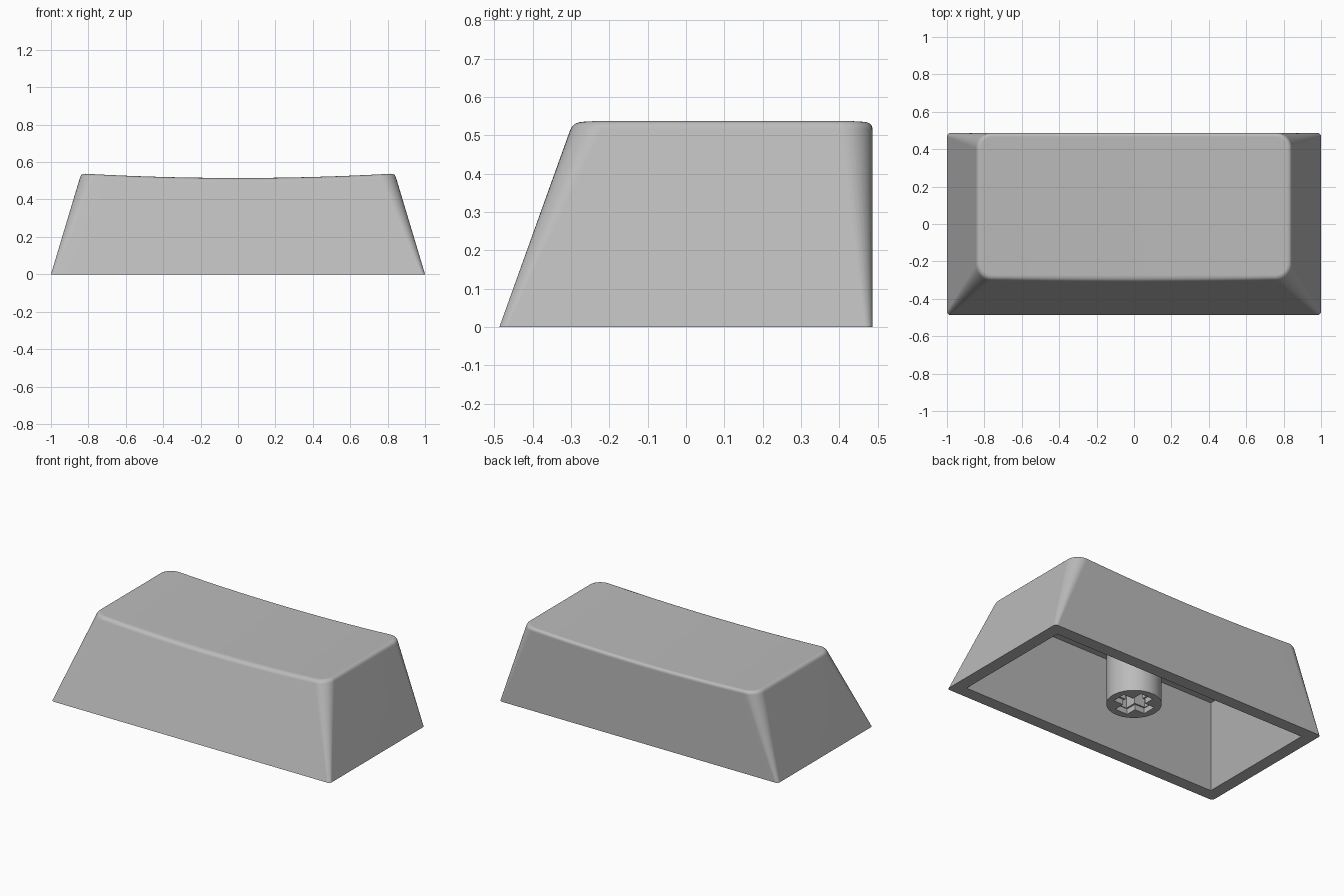
import bpy, bmesh
from math import pi, sin, cos
from mathutils import Vector

if "Cube" in bpy.data.objects:
    bpy.data.objects.remove(bpy.data.objects["Cube"])

H = 0.54          # nominal top height
FILLET = 0.021    # soft edge around the top
WALL = 0.08
YB = 0.487        # half depth at the base

grey = bpy.data.materials.new("dark_grey")
grey.diffuse_color = (0.5, 0.5, 0.5, 1)
grey.use_nodes = True
grey.node_tree.nodes["Principled BSDF"].inputs["Base Color"].default_value = grey.diffuse_color


def make_object(name, bm):
    bmesh.ops.recalc_face_normals(bm, faces=bm.faces)
    mesh = bpy.data.meshes.new(name)
    bm.to_mesh(mesh)
    bm.free()
    ob = bpy.data.objects.new(name, mesh)
    bpy.context.collection.objects.link(ob)
    return ob


def activate(ob):
    bpy.ops.object.select_all(action='DESELECT')
    ob.select_set(True)
    bpy.context.view_layer.objects.active = ob


def cut(ob, cutter):
    cutter.hide_render = True
    mod = ob.modifiers.new("cut", 'BOOLEAN')
    mod.operation = 'DIFFERENCE'
    mod.solver = 'EXACT'
    mod.object = cutter
    activate(ob)
    bpy.ops.object.modifier_apply(modifier=mod.name)
    bpy.data.objects.remove(cutter)


def rounded_rect(hx, y0, y1, r, arc=8, span=20):
    """Front half right to left, then back half left to right."""
    cx = hx - r
    half = [(cx + r * cos(a), sin(a)) for a in [i * pi / 2 / arc for i in range(arc + 1)]]
    half += [(cx - 2 * cx * i / span, 1.0) for i in range(1, span)]
    half += [(-x, s) for x, s in reversed(half[:arc + 1])]
    front = [(x, y0 + r - r * s) for x, s in half]
    back = [(x, y1 - r + r * s) for x, s in half]
    return [Vector(p) for p in front + back[::-1]]


def dish(x):
    return 0.515 + 0.024 * (x / 0.84) ** 2


# cap shell: ruled walls, soft top edge, dished top
base = rounded_rect(1.0, -YB, YB, 0.02)
top = rounded_rect(0.838, -0.293, YB, 0.085)
inner = rounded_rect(0.838 - FILLET, -0.293 + FILLET, YB - FILLET, 0.085 - FILLET)


def on_wall(b, t, z):
    p = b.lerp(t, z / H)
    return Vector((p.x, p.y, z))


bm = bmesh.new()
rings = [[bm.verts.new((p.x, p.y, 0)) for p in base]]
STEPS = 6
for k in range(STEPS + 1):
    u = k / STEPS
    ring = []
    for b, t, i in zip(base, top, inner):
        z = dish(t.x)
        low, corner = on_wall(b, t, z - FILLET), on_wall(b, t, z)
        end = Vector((i.x, i.y, dish(i.x)))
        ring.append(bm.verts.new(low * (1 - u) ** 2 + corner * 2 * u * (1 - u) + end * u * u))
    rings.append(ring)
n = len(base)
for lower, upper in zip(rings, rings[1:]):
    for i in range(n):
        j = (i + 1) % n
        bm.faces.new((lower[i], lower[j], upper[j], upper[i]))
for i in range(n // 2 - 1):
    last = rings[-1]
    bm.faces.new((last[i], last[i + 1], last[n - 2 - i], last[n - 1 - i]))
bm.faces.new(rings[0])
cap = make_object("cap_shell", bm)

# hollow underside: tapered cavity with flat ceiling
bm = bmesh.new()
levels = []
for z in (-0.1, 0.46):
    hx = 1.0 - 0.162 * z / H - WALL
    yf = -YB + 0.194 * z / H + WALL
    yb = YB - WALL
    levels.append([bm.verts.new((x, y, z)) for x, y in ((-hx, yf), (hx, yf), (hx, yb), (-hx, yb))])
bm.faces.new(levels[0])
bm.faces.new(levels[1])
for i in range(4):
    j = (i + 1) % 4
    bm.faces.new((levels[0][i], levels[0][j], levels[1][j], levels[1][i]))
cut(cap, make_object("cavity_cutter", bm))

# stem post reaching up into the ceiling
Z0, Z1 = 0.055, 0.47
bpy.ops.mesh.primitive_cylinder_add(vertices=64, radius=0.16, depth=Z1 - Z0, location=(0, 0, (Z0 + Z1) / 2))
stem = bpy.context.object
stem.name = "stem"


# cross socket in the stem, with a slightly wider mouth
def cross_cutter(name, arm, w, z_top):
    bm = bmesh.new()
    corner = [(arm, w), (w, w), (w, arm)]
    pts = []
    for q in range(4):
        for x, y in corner:
            for _ in range(q):
                x, y = -y, x
            pts.append((x, y))
    face = bm.faces.new([bm.verts.new((x, y, 0.0)) for x, y in pts])
    ext = bmesh.ops.extrude_face_region(bm, geom=[face])
    for v in ext["geom"]:
        if isinstance(v, bmesh.types.BMVert):
            v.co.z = z_top
    return make_object(name, bm)


cut(stem, cross_cutter("mouth_cutter", 0.115, 0.045, Z0 + 0.035))
cut(stem, cross_cutter("socket_cutter", 0.11, 0.035, Z0 + 0.25))

# shading: large faces stay visually flat beside the soft edges
for ob in (cap, stem):
    ob.data.materials.clear()
    ob.data.materials.append(grey)
    activate(ob)
    bpy.ops.object.shade_smooth_by_angle(angle=pi / 6)
    mod = ob.modifiers.new("flat_walls", 'WEIGHTED_NORMAL')
    mod.keep_sharp = True
